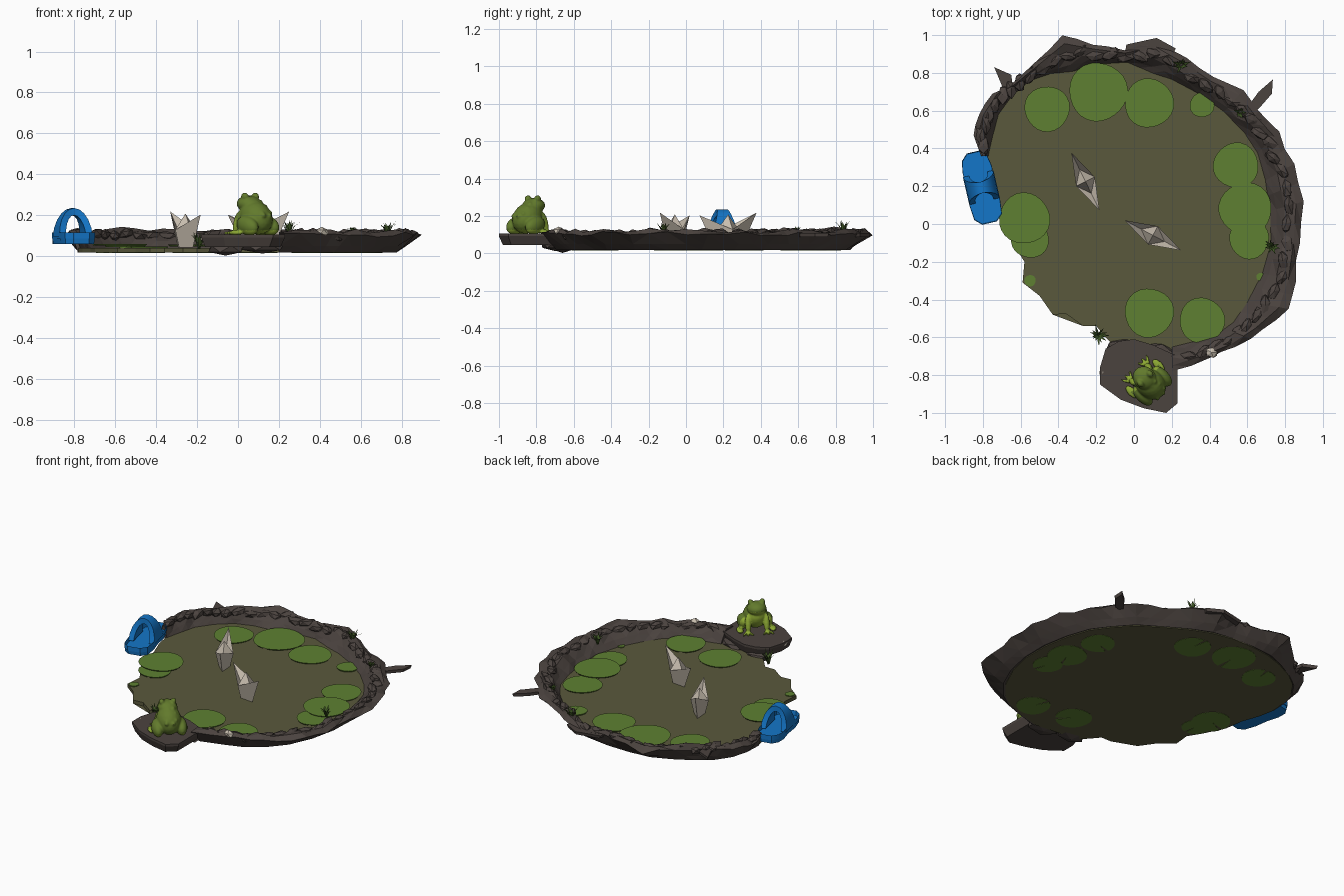
import bpy, bmesh, math, random
from mathutils import Vector, Matrix, Euler

if "Cube" in bpy.data.objects:
    bpy.data.objects.remove(bpy.data.objects["Cube"])
random.seed(7)

def mat(name, r, g, b):
    m = bpy.data.materials.new(name)
    lin = [((c / 255 + 0.055) / 1.055) ** 2.4 for c in (r, g, b)]
    m.diffuse_color = (*lin, 1)
    m.use_nodes = True
    m.node_tree.nodes["Principled BSDF"].inputs["Base Color"].default_value = m.diffuse_color
    return m

WATER = mat("murky water", 90, 89, 60)
ROCK = mat("dark rock", 75, 67, 63)
PAD = mat("lily green", 94, 128, 50)
PAPER = mat("paper", 200, 190, 175)
BLUE = mat("blue rubber", 20, 118, 200)
SKIN = mat("frog green", 98, 122, 44)
BELLY = mat("frog light green", 142, 170, 52)
GRASS = mat("grass green", 66, 92, 38)

def finish(bm, name, *mats, smooth=None, matrix=None):
    bmesh.ops.recalc_face_normals(bm, faces=bm.faces)
    if matrix:
        bm.transform(matrix)
    me = bpy.data.meshes.new(name)
    bm.to_mesh(me)
    bm.free()
    for m in mats:
        me.materials.append(m)
    ob = bpy.data.objects.new(name, me)
    bpy.context.collection.objects.link(ob)
    if smooth:
        bpy.ops.object.select_all(action='DESELECT')
        ob.select_set(True)
        bpy.context.view_layer.objects.active = ob
        bpy.ops.object.shade_smooth_by_angle(angle=math.radians(smooth))
    return ob

def prism(bm, pts, z0, z1, spread=0.0):
    """Closed slab from an outline; the bottom is shrunk by spread."""
    c = sum((Vector(p) for p in pts), Vector((0, 0))) / len(pts)
    lo = [bm.verts.new((*(Vector(p).lerp(c, spread)), z0)) for p in pts]
    hi = [bm.verts.new((*p, z1)) for p in pts]
    n = len(pts)
    for i in range(n):
        j = (i + 1) % n
        bm.faces.new((lo[i], lo[j], hi[j], hi[i]))
    bm.faces.new(lo[::-1])
    return bm.faces.new(hi)

def ball(bm, loc, rad, rot=(0, 0, 0), jitter=0, sub=1):
    m = Matrix.LocRotScale(Vector(loc), Euler(rot), Vector(rad))
    vs = bmesh.ops.create_icosphere(bm, subdivisions=sub, radius=1)['verts']
    for v in vs:
        v.co = m @ (v.co * (1 + random.uniform(-jitter, jitter)))

# ---- bank: outer and inner edge points, clockwise from the left ----
RIM = [(-.81, .36, -.78, .36), (-.85, .47, -.77, .47), (-.82, .58, -.74, .58), (-.75, .69, -.67, .68),
       (-.66, .73, -.58, .75), (-.52, .86, -.46, .81), (-.38, 1.0, -.34, .85), (-.22, .95, -.2, .87),
       (-.05, .92, -.04, .87), (.12, .98, .1, .84), (.28, .88, .22, .79), (.42, .78, .36, .71),
       (.58, .71, .5, .62), (.66, .6, .6, .51), (.77, .49, .68, .4), (.85, .32, .73, .25),
       (.90, .12, .76, .08), (.88, -.1, .76, -.1), (.86, -.3, .72, -.27), (.82, -.45, .65, -.42),
       (.68, -.56, .56, -.53), (.54, -.65, .46, -.6), (.4, -.71, .34, -.64), (.2, -.78, .2, -.68)]
dense = []
for a, b in zip(RIM, RIM[1:]):
    dense += [a, tuple((p + q) / 2 for p, q in zip(a, b))]
dense.append(RIM[-1])

bm = bmesh.new()
rings = []
for k, (ox, oy, ix, iy) in enumerate(dense):
    o, i = Vector((ox, oy)), Vector((ix, iy))
    j = lambda s: random.uniform(-s, s)
    back = 0.015 if ox < -.3 and oy > .5 else 0
    prof = [(0.1, .017), (0.45, .05), (0.99 + (j(.1) if k % 2 else 0), .105 + j(.012)),
            (0.7, .12 + back + j(.014)), (0.25, .11 + j(.014)), (-0.05, .07 + j(.01)), (-0.3, .038)]
    rings.append([bm.verts.new((*i.lerp(o, t), z)) for t, z in prof])
for r, s in zip(rings, rings[1:]):
    for q in range(7):
        bm.faces.new((r[q], r[(q + 1) % 7], s[(q + 1) % 7], s[q]))
bm.faces.new(rings[0])
bm.faces.new(rings[-1][::-1])
bmesh.ops.triangulate(bm, faces=bm.faces)
finish(bm, "rocky_bank", ROCK)

# boulders sitting along the bank
bm = bmesh.new()
for k, (ox, oy, ix, iy) in enumerate(dense[1:-1]):
    t = random.uniform(.25, .5)
    ang = math.atan2(oy - iy, ox - ix) + math.pi / 2 + random.uniform(-.3, .3)
    ball(bm, (ix + (ox - ix) * t, iy + (oy - iy) * t, .105 + random.uniform(-.008, .008)),
         (.055, .03, .027), (random.uniform(-.3, .3), random.uniform(-.2, .2), ang), .16)
finish(bm, "bank_boulders", ROCK)

# thin shards of stone leaning outward
for n, pts in enumerate([[(.58, .59), (.66, .61), (.73, .69), (.735, .765), (.66, .70)],
                         [(-.69, .71), (-.64, .72), (-.65, .79), (-.74, .83)],
                         [(-.05, .89), (.2, .87), (.22, .93), (.12, .985), (-.04, .95)]]):
    bm = bmesh.new()
    prism(bm, pts, .088, .108, .08)
    finish(bm, f"stone_shard_{n + 1}", ROCK)

# ---- pond water with the open ragged side at the front left ----
EDGE = [(0, -.66), (-.1, -.65), (-.15, -.6), (-.2, -.54), (-.27, -.54), (-.36, -.475), (-.43, -.48),
        (-.5, -.38), (-.59, -.31), (-.58, -.2), (-.63, -.12), (-.70, .02), (-.72, .15), (-.76, .26)]
bm = bmesh.new()
prism(bm, [(r[2], r[3]) for r in RIM] + EDGE, .017, .04)
bmesh.ops.triangulate(bm, faces=bm.faces)
finish(bm, "pond_water", WATER)

# ---- lily pads: x, y, radius, notch angle, height ----
PADS = [(-.46, .61, .12, 80, .048), (-.19, .70, .155, 270, .056), (.08, .64, .13, 95, .05),
        (.36, .63, .065, 30, .048), (.54, .31, .12, 200, .05), (.59, .08, .14, 250, .057),
        (.61, -.08, .105, 290, .05), (.08, -.47, .13, 320, .05), (.36, -.51, .12, 110, .055),
        (-.58, .03, .135, 200, .06), (-.55, -.08, .10, 280, .052), (.67, -.28, .022, 0, .046),
        (-.55, -.30, .03, 90, .046)]
for n, (x, y, r, a, z) in enumerate(PADS):
    a = math.radians(a)
    pts = [(x + .15 * r * math.cos(a), y + .15 * r * math.sin(a))]
    for k in range(25):
        b = a + .1 + (2 * math.pi - .2) * k / 24
        q = r * (1 + .025 * math.sin(3 * b + n))
        pts.append((x + q * math.cos(b), y + q * math.sin(b)))
    bm = bmesh.new()
    prism(bm, pts, z - .008, z, .05)
    if n < 11 and n != 3:  # the stain of the pad on the underside
        prism(bm, [(x + (p - x) * .85, y + (q - y) * .85) for p, q in pts], .0155, .018)
    bmesh.ops.triangulate(bm, faces=bm.faces)
    finish(bm, f"lily_pad_{n + 1}", PAD)

# ---- folded paper boats ----
def paper_boat(name, x, y, ang):
    bm = bmesh.new()
    V = lambda *c: bm.verts.new(c)
    bow, stern, peak = V(.17, 0, .175), V(-.17, 0, .16), V(0, 0, .165)
    k0, k1 = V(.085, 0, .0), V(-.085, 0, .0)
    f0, f1 = V(.07, 0, .075), V(-.07, 0, .075)   # feet of the centre sail
    for s in (1, -1):
        mid, low = V(0, .055 * s, .085), V(0, .035 * s, .0)
        for f in ((bow, mid, low, k0), (stern, k1, low, mid), (bow, f0, mid), (stern, mid, f1),
                  (peak, f0, mid), (peak, mid, f1), (k0, low, k1)):
            bm.faces.new(f)
    finish(bm, name, PAPER, matrix=Matrix.Translation((x, y, .043)) @ Matrix.Rotation(math.radians(ang), 4, 'Z'))
paper_boat("paper_boat_back", -.257, .225, 116)
paper_boat("paper_boat_front", .10, -.06, -28)

# ---- blue sandal: hollowed sole plus arched strap ----
place = Matrix.Translation((-.808, .193, 0)) @ Matrix.Rotation(math.radians(13), 4, 'Z')
half = [(.04, -.193), (.075, -.16), (.083, -.08), (.075, .02), (.08, .1), (.068, .16), (.035, .193)]
bm = bmesh.new()
top = prism(bm, half + [(-x, y) for x, y in reversed(half)], .06, .115, .04)
bmesh.ops.inset_region(bm, faces=[top], thickness=.02)
bmesh.ops.translate(bm, verts=top.verts, vec=(0, 0, -.03))
finish(bm, "sandal_sole", BLUE, matrix=place, smooth=35)
bm = bmesh.new()
loops = []
for k in range(11):
    a = math.pi * k / 10
    c, s = math.cos(a), math.sin(a)
    w = .075 - .045 * s           # the strap narrows toward the top
    loops.append([bm.verts.new((rx * c, y, .095 + rz * s)) for rx, rz, y in
                  ((.083, .14, -w), (.083, .14, w), (.05, .105, w), (.05, .105, -w))])
for r, s in zip(loops, loops[1:]):
    for q in range(4):
        bm.faces.new((r[q], r[(q + 1) % 4], s[(q + 1) % 4], s[q]))
bm.faces.new(loops[0])
bm.faces.new(loops[-1])
finish(bm, "sandal_strap", BLUE, matrix=place, smooth=35)

# ---- flat rock for the frog, and pale pebbles ----
bm = bmesh.new()
ROCKPTS = [(-.18, -.76), (-.15, -.66), (-.08, -.62), (0, -.61), (.1, -.64), (.23, -.70), (.23, -.95),
           (.17, -1.0), (.05, -.975), (-.07, -.93), (-.18, -.85)]
top = prism(bm, ROCKPTS, .045, .092, .1)
bmesh.ops.inset_region(bm, faces=[top], thickness=.03)
bmesh.ops.translate(bm, verts=top.verts, vec=(0, 0, .014))
finish(bm, "frog_rock", ROCK)
bm = bmesh.new()
ball(bm, (-.06, -.66, .035), (.1, .06, .035), jitter=.08)
ball(bm, (.12, -.70, .045), (.12, .08, .035), jitter=.08)
finish(bm, "frog_rock_foot", ROCK)
bm = bmesh.new()
ball(bm, (-.165, -.785, .09), (.018, .035, .02), jitter=.15)
ball(bm, (.41, -.68, .118), (.035, .03, .022), jitter=.15)
finish(bm, "pale_pebbles", PAPER)

# ---- frog, modelled facing +x, then turned to look over the pond ----
bm = bmesh.new()
ball(bm, (-.01, 0, .085), (.095, .075, .078), (0, -.6, 0), sub=3)
ball(bm, (.035, 0, .15), (.065, .06, .042), (0, -.1, 0), sub=3)
for s in (1, -1):
    ball(bm, (.03, .036 * s, .187), (.022, .017, .02), sub=2)            # eye
    ball(bm, (-.025, .072 * s, .045), (.068, .036, .046), (0, -.3, 0), sub=3)  # thigh
    ball(bm, (.03, .1 * s, .01), (.045, .022, .013), sub=2)              # hind foot
    ball(bm, (.062, .056 * s, .06), (.02, .019, .062), (0, -.3, 0), sub=2)  # arm
    for t in (-.5, 0, .5):                                               # fingers
        ball(bm, (.09, .062 * s + .035 * t, .009), (.034, .008, .009), (0, 0, t), sub=2)
for k in range(12):                                                      # warts
    a = random.uniform(0, 1)
    ball(bm, (-.095 + .085 * a, random.uniform(-.035, .035), .09 + .075 * a), (.012, .012, .012), sub=2)
raw = finish(bm, "frog_raw", SKIN)
mod = raw.modifiers.new("merge", 'REMESH')
mod.mode, mod.voxel_size = 'VOXEL', .006
sm = raw.modifiers.new("soften", 'SMOOTH')
sm.iterations = 2
me = bpy.data.meshes.new_from_object(raw.evaluated_get(bpy.context.evaluated_depsgraph_get()))
bpy.data.objects.remove(raw)
bm = bmesh.new()
bm.from_mesh(me)
for f in bm.faces:
    c = f.calc_center_median()
    front = f.normal.x > .45 and c.x > .02 and c.z < .15
    f.material_index = 1 if front or c.z < .022 or (c.x > .055 and c.z < .1) else 0
finish(bm, "frog", SKIN, BELLY, smooth=40,
       matrix=Matrix.Translation((.08, -.84, .104)) @ Matrix.Rotation(math.radians(135), 4, 'Z'))

# ---- grass tufts: x, y, base height, blade length ----
for n, (x, y, z, h) in enumerate([(-.19, -.59, .035, .085), (.25, .84, .10, .08),
                                  (.73, -.12, .10, .07), (.56, .59, .10, .05)]):
    bm = bmesh.new()
    for k in range(14):
        a = k * 2.4
        d, side = Vector((math.cos(a), math.sin(a), 0)), Vector((-math.sin(a), math.cos(a), 0)) * .007
        lean = random.uniform(.2, .75) * h
        p = Vector((x, y, z))
        mid = p + d * lean * .5 + Vector((0, 0, h * .6))
        tip = p + d * lean + Vector((0, 0, h * random.uniform(.7, 1)))
        vs = [bm.verts.new(q) for q in (p - side, p + side, mid + side * .8, tip, mid - side * .8)]
        bm.faces.new(vs)
    finish(bm, f"grass_tuft_{n + 1}", GRASS)
